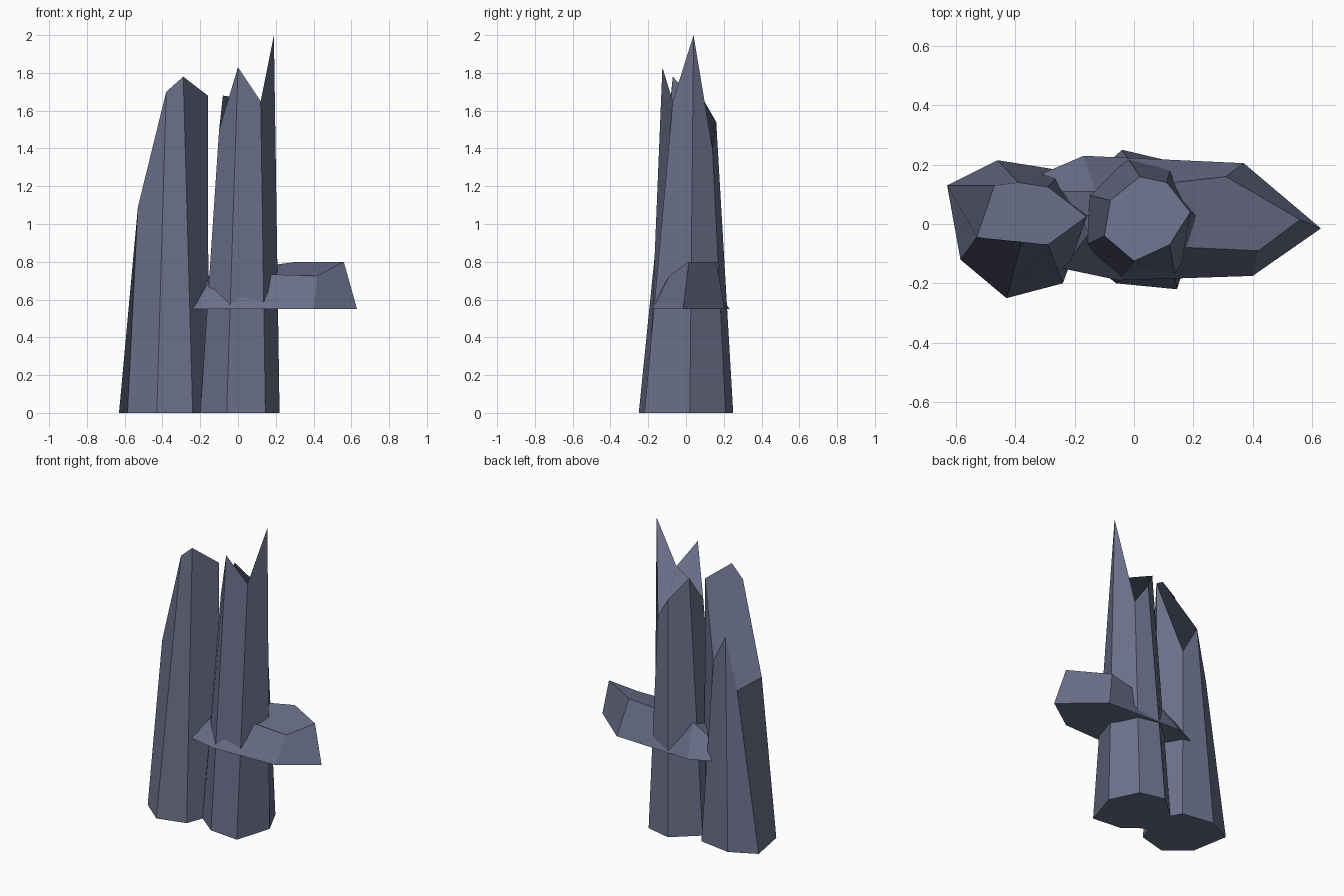
import bpy
import bmesh
from mathutils import Vector

cube = bpy.data.objects.get("Cube")
if cube:
    bpy.data.objects.remove(cube, do_unlink=True)

# Single slate blue stone colour
stone = bpy.data.materials.new("slate_blue")
stone.use_nodes = True
colour = (0.145, 0.16, 0.25, 1.0)
stone.diffuse_color = colour
shader = next(n for n in stone.node_tree.nodes if n.type == "BSDF_PRINCIPLED")
shader.inputs["Base Color"].default_value = colour
shader.inputs["Roughness"].default_value = 0.8


def crystal(name, floor, corners):
    """Tapered crystal: each corner is (foot x, foot y, tip x, tip y, tip z)."""
    bm = bmesh.new()
    feet = [bm.verts.new(Vector((c[0], c[1], floor))) for c in corners]
    tips = [bm.verts.new(Vector(c[2:])) for c in corners]
    count = len(corners)
    bm.faces.new(list(reversed(feet)))
    bm.faces.new(tips)
    for i in range(count):
        j = (i + 1) % count
        bm.faces.new((feet[i], feet[j], tips[j], tips[i]))
    bmesh.ops.recalc_face_normals(bm, faces=bm.faces)
    mesh = bpy.data.meshes.new(name)
    bm.to_mesh(mesh)
    bm.free()
    mesh.materials.append(stone)
    obj = bpy.data.objects.new(name, mesh)
    bpy.context.scene.collection.objects.link(obj)
    return obj


# Tall crystal with the sharp peak
crystal("tall_crystal", 0, [
    (-.06, -.2, 0, -.125, 1.83),
    (.145, -.22, .12, -.07, 1.65),
    (.22, .02, .19, .04, 2),
    (.13, .21, .11, .14, 1.4),
    (-.04, .25, .02, .16, 1.54),
    (-.2, .11, -.08, .08, 1.68),
    (-.2, -.09, -.1, -.04, 1.5),
])

# Broad crystal with the sloping crown
crystal("broad_crystal", 0, [
    (-.43, -.25, -.38, -.06, 1.7),
    (-.24, -.2, -.29, -.07, 1.78),
    (-.155, .03, -.16, .025, 1.68),
    (-.24, .18, -.29, .125, 1.2),
    (-.46, .215, -.39, .14, 1.39),
    (-.63, .13, -.47, .13, 1.05),
    (-.585, -.12, -.53, -.045, 1.09),
])

# Flat shard passing through both crystals
crystal("cross_shard", .55, [
    (-.05, -.19, -.03, -.07, .74),
    (.4, -.175, .42, -.09, .725),
    (.63, -.015, .56, .015, .8),
    (.37, .205, .31, .16, .8),
    (-.17, .23, -.13, .11, .74),
    (-.31, .17, -.24, .11, .68),
    (-.24, -.15, -.15, -.03, .7),
])
